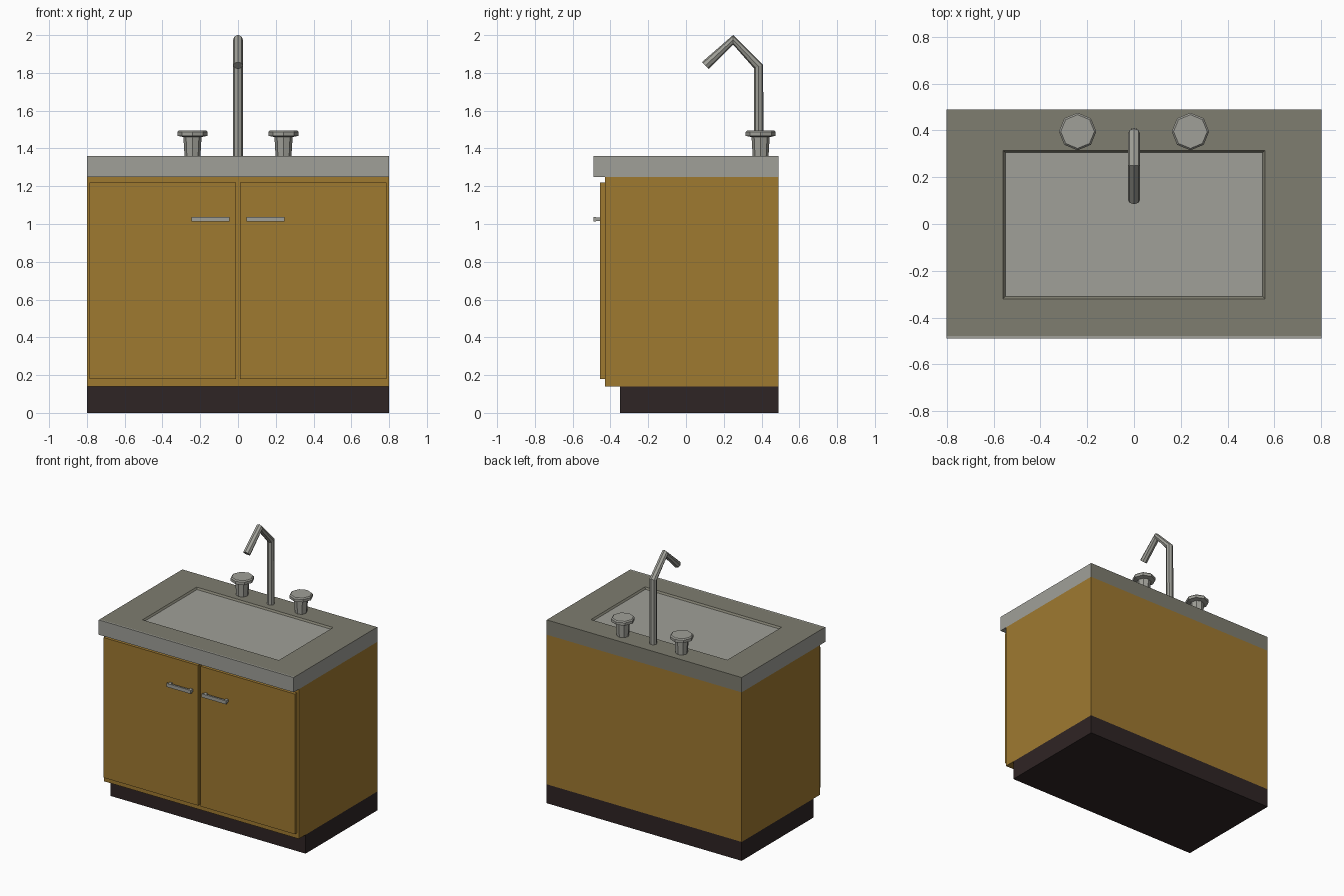
import bpy, bmesh, math
from mathutils import Vector

if "Cube" in bpy.data.objects:
    bpy.data.objects.remove(bpy.data.objects["Cube"])


def mat(name, rgb):
    m = bpy.data.materials.new(name)
    m.diffuse_color = (*rgb, 1)
    m.use_nodes = True
    m.node_tree.nodes["Principled BSDF"].inputs["Base Color"].default_value = m.diffuse_color
    return m


WOOD = mat("ochre wood", (0.345, 0.192, 0.030))
DARK = mat("dark plinth", (0.028, 0.018, 0.018))
STEEL = mat("light steel", (0.35, 0.35, 0.315))
STONE = mat("dull counter grey", (0.21, 0.205, 0.16))


def loft(name, rings, mats):
    """Skin a list of equal-length vertex rings and cap both ends."""
    bm = bmesh.new()
    loops = [[bm.verts.new(p) for p in r] for r in rings]
    n = len(rings[0])
    for a, b in zip(loops, loops[1:]):
        for i in range(n):
            j = (i + 1) % n
            bm.faces.new((a[i], a[j], b[j], b[i]))
    bm.faces.new(loops[0][::-1])
    bm.faces.new(loops[-1])
    bmesh.ops.recalc_face_normals(bm, faces=bm.faces)
    me = bpy.data.meshes.new(name)
    bm.to_mesh(me)
    bm.free()
    ob = bpy.data.objects.new(name, me)
    bpy.context.collection.objects.link(ob)
    for m in mats:
        me.materials.append(m)
    return ob


def rect(x0, x1, y0, y1, z):
    return [(x0, y0, z), (x1, y0, z), (x1, y1, z), (x0, y1, z)]


def box(name, x, y, z, m):
    return loft(name, [rect(*x, *y, z[0]), rect(*x, *y, z[1])], [m])


# Plinth and cabinet body
box("plinth", (-0.8, 0.8), (-0.35, 0.49), (0, 0.14), DARK)
box("cabinet_body", (-0.8, 0.8), (-0.43, 0.49), (0.14, 1.25), WOOD)

# Countertop with shallow basin: sides and basin light, top and back dull
top = loft("countertop", [
    rect(-0.8, 0.8, -0.478, 0.49, 1.25),
    rect(-0.8, 0.8, -0.478, 0.49, 1.36),
    rect(-0.56, 0.56, -0.32, 0.315, 1.36),
    rect(-0.55, 0.55, -0.31, 0.305, 1.348)], [STEEL, STONE])
for p in top.data.polygons:
    flat_top = p.normal.z > 0.9 and p.center.z > 1.355
    rim = 0.1 < p.normal.z < 0.9
    back = p.normal.y > 0.9
    p.material_index = 1 if flat_top or rim or back else 0
box("counter_front_edge", (-0.8, 0.8), (-0.49, -0.478), (1.25, 1.36), STEEL)


def ring(c, u, v, r, n=8):
    c, u, v = Vector(c), Vector(u), Vector(v)
    return [c + (u * math.cos(t) + v * math.sin(t)) * r
            for t in (2 * math.pi * i / n for i in range(n))]


for side, s in (("left", -1), ("right", 1)):
    # Door
    box(side + "_door", sorted((s * 0.01, s * 0.785)), (-0.455, -0.43), (0.18, 1.22), WOOD)
    # Handle bar and its two posts
    box(side + "_handle", sorted((s * 0.045, s * 0.245)), (-0.49, -0.476), (1.012, 1.038), STEEL)
    for k, x in enumerate((0.05, 0.22)):
        box(f"{side}_handle_post_{k}", sorted((s * x, s * (x + 0.02))),
            (-0.476, -0.455), (1.015, 1.035), STEEL)
    # Tap knob: flared stem under a bevelled octagonal cap
    profile = [(0.042, 1.36), (0.048, 1.46), (0.08, 1.467), (0.08, 1.487), (0.072, 1.495)]
    loft(side + "_tap_knob",
         [ring((s * 0.241, 0.395, z), (1, 0, 0), (0, 1, 0), r) for r, z in profile], [STEEL])

# Faucet: octagonal tube along a bent path
path = [(0.385, 1.36, 0), (0.384, 1.834, 22), (0.25, 1.975, 90), (0.103, 1.839, 135)]
loft("faucet", [ring((0, y, z), (1, 0, 0),
                     (0, math.cos(math.radians(a)), math.sin(math.radians(a))), 0.026)
                for y, z, a in path], [STEEL])
